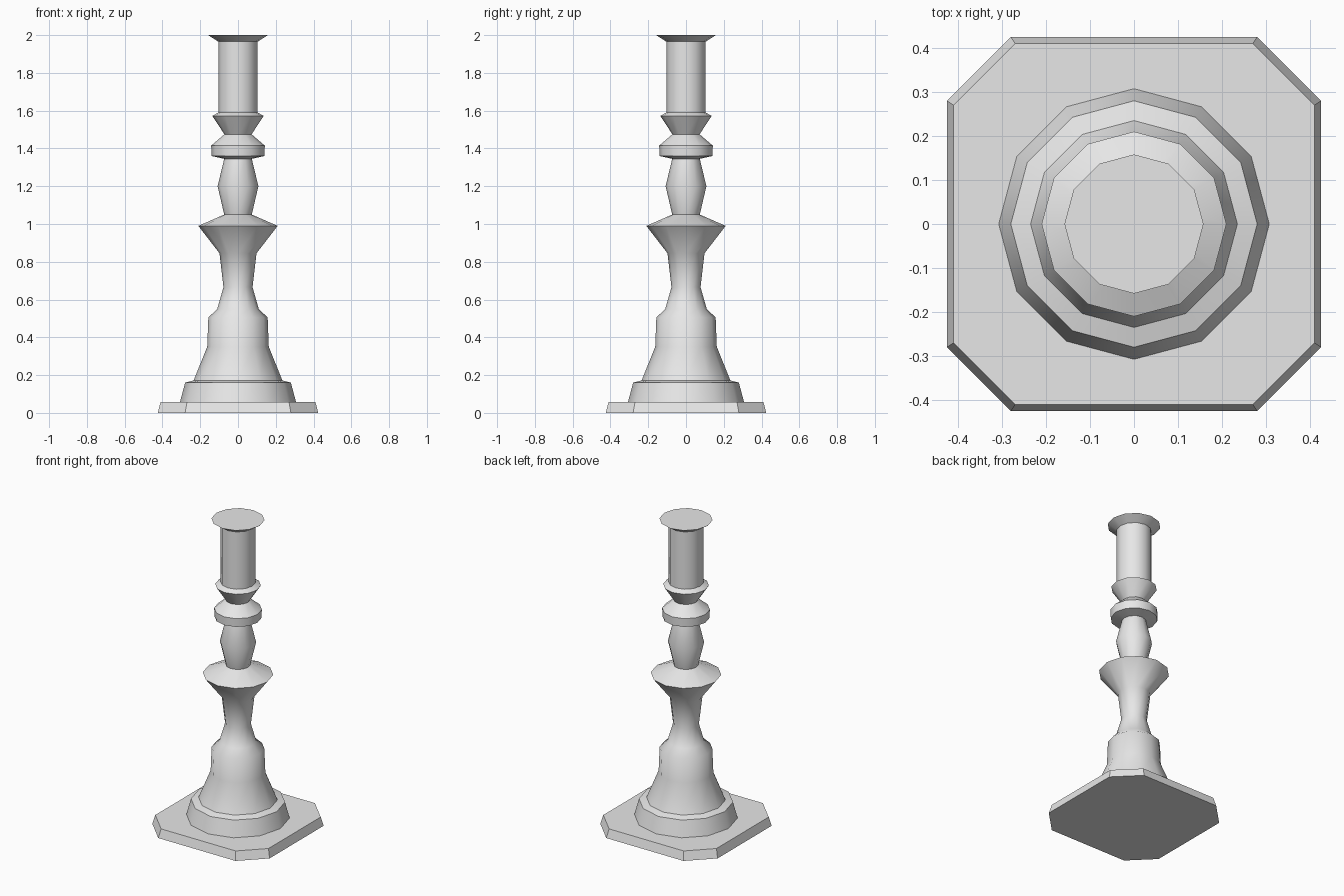
import bpy, bmesh, math

cube = bpy.data.objects.get("Cube")
if cube:
    bpy.data.objects.remove(cube, do_unlink=True)

metal = bpy.data.materials.new("light_grey")
metal.use_nodes = True
grey = (0.8, 0.8, 0.8, 1)
metal.diffuse_color = grey
metal.node_tree.nodes["Principled BSDF"].inputs["Base Color"].default_value = grey


def loft(name, rings, smooth_angle=None):
    """Skin a stack of equal-sized point rings and cap both ends."""
    bm = bmesh.new()
    loops = [[bm.verts.new(p) for p in ring] for ring in rings]
    n = len(loops[0])
    for low, high in zip(loops, loops[1:]):
        for i in range(n):
            j = (i + 1) % n
            bm.faces.new((low[i], low[j], high[j], high[i]))
    bm.faces.new(loops[0][::-1])
    bm.faces.new(loops[-1])
    mesh = bpy.data.meshes.new(name)
    bm.to_mesh(mesh)
    bm.free()
    mesh.materials.append(metal)
    obj = bpy.data.objects.new(name, mesh)
    bpy.context.collection.objects.link(obj)
    if smooth_angle:
        bpy.ops.object.select_all(action='DESELECT')
        obj.select_set(True)
        bpy.context.view_layer.objects.active = obj
        bpy.ops.object.shade_smooth_by_angle(angle=math.radians(smooth_angle))
    return obj


def circle(r, z, sides=12):
    return [(r * math.cos(a), r * math.sin(a), z)
            for a in (2 * math.pi * i / sides for i in range(sides))]


def octagon(half, flat, z):
    return [(x, y, z) for x, y in (
        (half, -flat), (half, flat), (flat, half), (-flat, half),
        (-half, flat), (-half, -flat), (-flat, -half), (flat, -half))]


# Chamfered foot plate
loft("base_plate", [octagon(0.425, 0.28, 0), octagon(0.41, 0.27, 0.057)])

# Turned stem: (radius, height)
profile = [
    (0.308, 0.055), (0.28, 0.16), (0.235, 0.172),            # foot ring
    (0.163, 0.35), (0.157, 0.505), (0.11, 0.55),             # bell
    (0.077, 0.665), (0.098, 0.845), (0.21, 0.99),            # lower stem, collar
    (0.073, 1.05), (0.108, 1.2), (0.073, 1.345),             # baluster
    (0.14, 1.36), (0.142, 1.415), (0.072, 1.475),            # knop
    (0.136, 1.572), (0.104, 1.59),                           # cup
    (0.104, 1.965), (0.158, 2.0),                            # candle socket, rim
]
loft("stem", [circle(r, z) for r, z in profile], 50)
